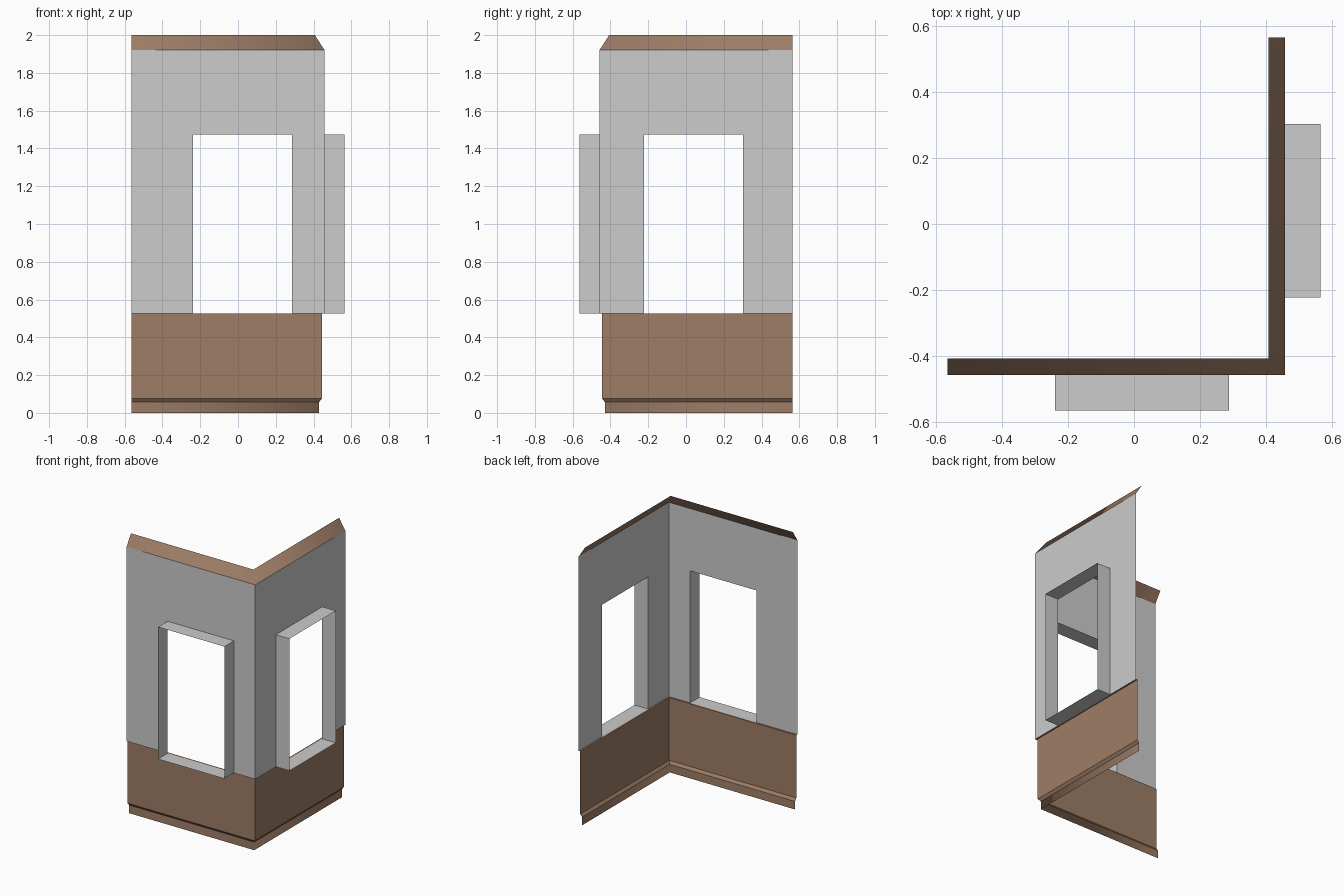
import bpy

if "Cube" in bpy.data.objects:
    bpy.data.objects.remove(bpy.data.objects["Cube"])

E = 0.565      # free end of each wall, also how far the window frames reach
C = 0.457      # outer wall plane
Z0, Z1 = 0.527, 1.475   # window sill and head heights


def material(name, rgb):
    m = bpy.data.materials.new(name)
    m.diffuse_color = (*rgb, 1)
    m.use_nodes = True
    m.node_tree.nodes["Principled BSDF"].inputs["Base Color"].default_value = m.diffuse_color
    return m


GREY = material("grey plaster", (0.604, 0.604, 0.604))
BROWN = material("brown wood", (0.34, 0.205, 0.133))


def make(name, verts, faces, mat, smooth=False):
    mesh = bpy.data.meshes.new(name)
    mesh.from_pydata(verts, [], faces)
    mesh.materials.append(mat)
    for p in mesh.polygons:
        p.use_smooth = smooth
    ob = bpy.data.objects.new(name, mesh)
    bpy.context.collection.objects.link(ob)
    return ob


def corner_sweep(name, profile, mat, smooth=False):
    """Sweep an open (plane, z) profile along the L-shaped corner path."""
    verts, faces = [], []
    for c, z in profile:
        verts += [(-E, -c, z), (c, -c, z), (c, E, z)]
    for i in range(len(profile) - 1):
        for j in range(2):
            a = 3 * i + j
            faces.append((a, a + 1, a + 4, a + 3))
    return make(name, verts, faces, mat, smooth)


def front(u, out, z):
    return (u, -out, z)


def right(u, out, z):
    return (out, u, z)


def wall(side, place, u_start, u_end, w0, w1, top):
    # wall sheet around the window opening
    us, zs = [u_start, w0, w1, u_end], [Z0, Z1, top]
    verts = [place(u, C, z) for z in zs for u in us]
    cells = [(r, k) for r in range(2) for k in range(3) if (r, k) != (0, 1)]
    faces = [(4*r + k, 4*r + k + 1, 4*r + k + 5, 4*r + k + 4) for r, k in cells]
    make(side + "_wall", verts, faces, GREY)
    # open frame projecting outward from the opening
    ring = [(w0, Z0), (w1, Z0), (w1, Z1), (w0, Z1)]
    verts = [place(u, d, z) for d in (C, E) for u, z in ring]
    faces = [(i, (i + 1) % 4, (i + 1) % 4 + 4, i + 4) for i in range(4)]
    make(side + "_window_frame", verts, faces, GREY)


TOP = 1.922
wall("front", front, -E, C, -0.239, 0.287, TOP)
wall("right", right, -C, E, -0.223, 0.303, TOP)

# sloping top trim, lower panel with its small ledge, and stepped skirting
corner_sweep("top_trim", [(C, TOP), (0.407, 2.0)], BROWN, True)
corner_sweep("lower_panel", [(0.445, 0.077), (0.445, Z0), (C, Z0)], BROWN)
corner_sweep("skirting_step", [(0.43, 0.058), (0.445, 0.077)], BROWN)
corner_sweep("skirting", [(0.43, 0.0), (0.43, 0.058)], BROWN, True)
